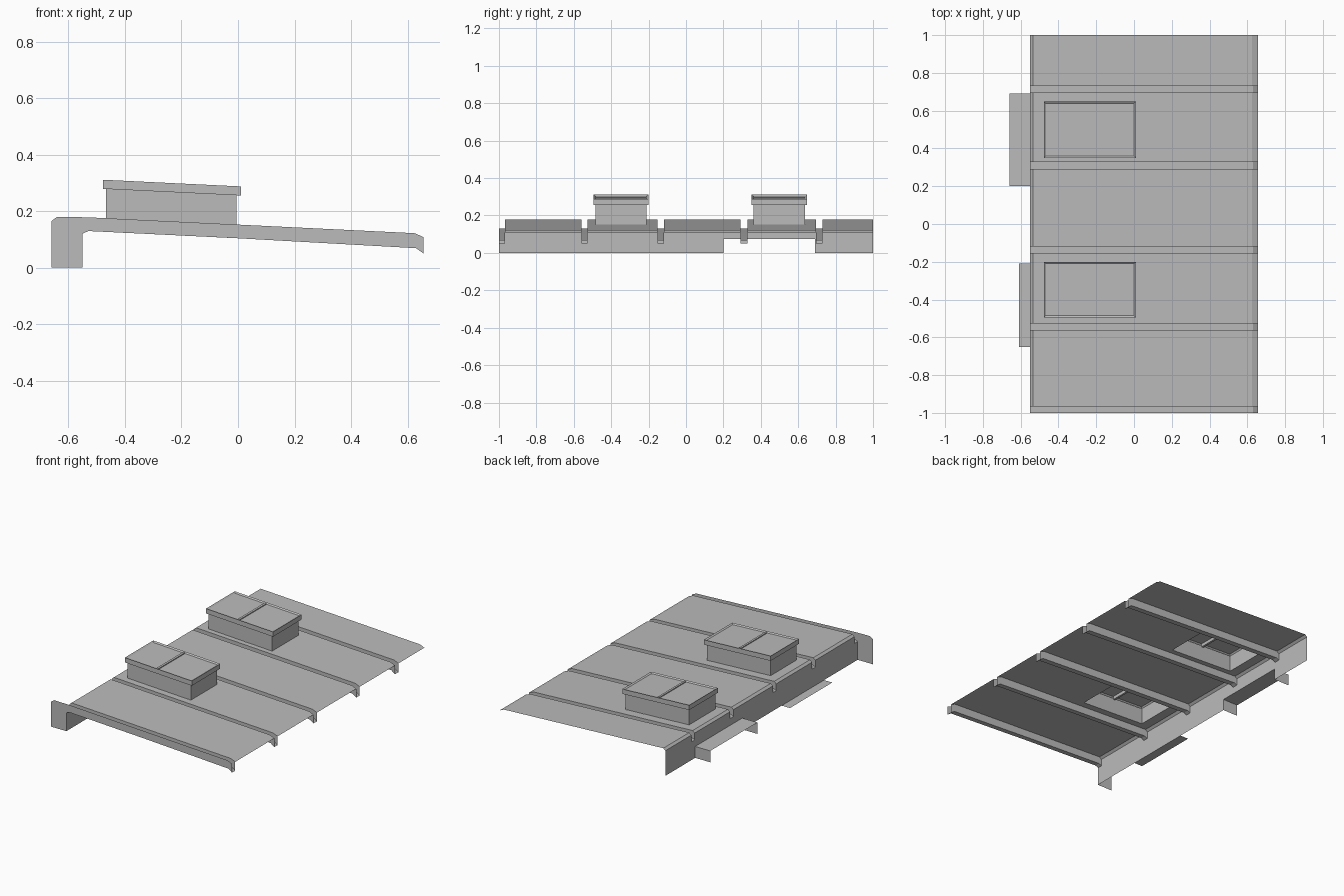
import bpy
import bmesh

cube = bpy.data.objects.get("Cube")
if cube:
    bpy.data.objects.remove(cube, do_unlink=True)

SLOPE = -0.0483

grey = bpy.data.materials.new("metal_grey")
grey.use_nodes = True
colour = (0.5, 0.5, 0.5, 1)
grey.diffuse_color = colour
grey.node_tree.nodes["Principled BSDF"].inputs["Base Color"].default_value = colour


def finish(bm, name):
    mesh = bpy.data.meshes.new(name)
    bm.to_mesh(mesh)
    bm.free()
    mesh.materials.append(grey)
    obj = bpy.data.objects.new(name, mesh)
    bpy.context.collection.objects.link(obj)
    return obj


def plate(name, points):
    bm = bmesh.new()
    bm.faces.new([bm.verts.new(p) for p in points])
    return finish(bm, name)


def sloped_box(x0, x1, y0, y1, low, high):
    """Box whose top and bottom follow the roof slope; heights are at x = 0."""
    bm = bmesh.new()
    bmesh.ops.create_cube(bm, size=1)
    for v in bm.verts:
        x = x0 if v.co.x < 0 else x1
        y = y0 if v.co.y < 0 else y1
        z = (low if v.co.z < 0 else high) + SLOPE * x
        v.co = (x, y, z)
    bm.normal_update()
    return bm


def flat_faces(bm, sign):
    return [f for f in bm.faces if f.normal.z * sign > 0.9]


# Folded roof sheet: raised pan profile and sunken channel profile, with back wall
CURB_X = (-0.468, -0.005)
roof_z = lambda x: 0.152 + SLOPE * x
floor_z = lambda x: 0.104 + SLOPE * x
pan = [(-0.55, 0), (-0.55, 0.075), (-0.55, 0.165), (-0.535, roof_z(-0.535)),
       *[(x, roof_z(x)) for x in CURB_X], (0.625, roof_z(0.625)), (0.657, 0.108)]
channel = [(-0.55, 0), (-0.55, 0.075), (-0.55, 0.12), (-0.53, floor_z(-0.53)),
           *[(x, floor_z(x)) for x in CURB_X], (0.63, 0.069), (0.657, 0.05)]

gutters = [(-1, -0.967), (-0.56, -0.527), (-0.153, -0.118), (0.292, 0.328), (0.695, 0.73)]
skylights = [(-0.483, -0.212), (0.362, 0.636)]
opening = (0.2, 0.69)

stations = []
for i, (a, b) in enumerate(gutters):
    end = gutters[i + 1][0] if i + 1 < len(gutters) else 1
    cuts = sorted(y for pair in skylights + [opening] for y in pair if b < y < end)
    if i:
        stations.append((a, pan))
    stations += [(a, channel), (b, channel)]
    stations += [(y, pan) for y in [b, *cuts]]
stations.append((1, pan))

bm = bmesh.new()
cache = {}


def vert(x, y, z):
    key = (round(x, 4), round(y, 4), round(z, 4))
    if key not in cache:
        cache[key] = bm.verts.new(key)
    return cache[key]


for (ya, pa), (yb, pb) in zip(stations, stations[1:]):
    mid = (ya + yb) / 2
    for row in range(len(pan) - 1):
        if row == 0 and opening[0] < mid < opening[1]:
            continue
        if row == 4 and any(a < mid < b for a, b in skylights):
            continue
        corners = [(pa[row], ya), (pa[row + 1], ya), (pb[row + 1], yb), (pb[row], yb)]
        ring = list(dict.fromkeys(vert(x, y, z) for (x, z), y in corners))
        if len(ring) > 2:
            face = bm.faces.new(ring)
            if face.calc_area() < 1e-7:
                bm.faces.remove(face)
bmesh.ops.recalc_face_normals(bm, faces=bm.faces)
bm.normal_update()
if sum(f.normal.z * f.calc_area() for f in bm.faces) < 0:
    bmesh.ops.reverse_faces(bm, faces=bm.faces)
finish(bm, "roof_sheet")

# Flat end plate closing the front gutter and projecting behind the wall
outline = [(-0.66, 0), (-0.66, 0.165), (-0.64, 0.18), (-0.53, 0.178),
           (0.625, 0.122), (0.657, 0.108)] + channel[:1:-1] + channel[:1]
plate("front_end_plate", [(x, -1, z) for x, z in reversed(outline)])

# Hood around the wall opening
plate("hood_top", [(-0.66, opening[0], 0.075), (-0.55, opening[0], 0.075),
                   (-0.55, opening[1], 0.075), (-0.66, opening[1], 0.075)])
for name, y in zip(("hood_front_side", "hood_back_side"), opening):
    plate(name, [(-0.66, y, 0), (-0.55, y, 0), (-0.55, y, 0.075), (-0.66, y, 0.075)])

# Low ledge at the foot of the wall
plate("wall_ledge", [(-0.61, -0.65, 0), (-0.55, -0.65, 0), (-0.55, -0.21, 0), (-0.61, -0.21, 0)])

# Skylights: open curb, framed cap with recessed panes, centre bar
for label, (y0, y1) in zip(("front", "back"), skylights):
    bm = sloped_box(*CURB_X, y0, y1, 0.152, 0.258)
    bmesh.ops.delete(bm, geom=flat_faces(bm, 1) + flat_faces(bm, -1), context="FACES_ONLY")
    finish(bm, label + "_skylight_curb")

    bm = sloped_box(-0.477, 0.01, y0 - 0.012, y1 + 0.012, 0.256, 0.288)
    for sign, width, depth in ((1, 0.01, 0.007), (-1, 0.012, 0.015)):
        face = flat_faces(bm, sign)
        bmesh.ops.inset_region(bm, faces=face, thickness=width, use_even_offset=True)
        bmesh.ops.translate(bm, verts=face[0].verts, vec=(0, 0, -sign * depth))
    finish(bm, label + "_skylight_cap")

    finish(sloped_box(-0.253, -0.239, y0, y1, 0.25, 0.287), label + "_skylight_bar")
